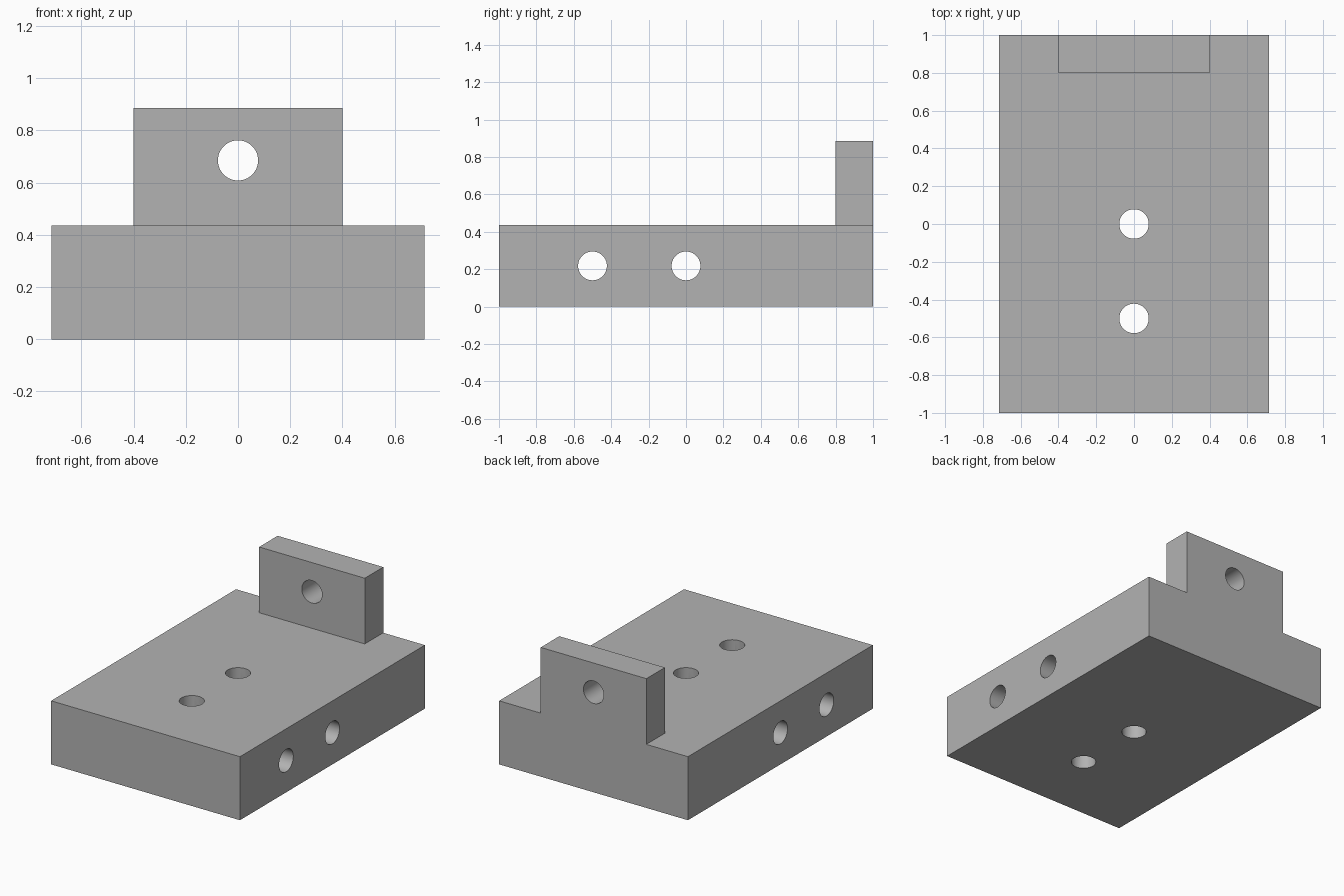
import bpy, bmesh, math
from mathutils import Vector

cube = bpy.data.objects.get("Cube")
if cube:
    bpy.data.objects.remove(cube, do_unlink=True)

HALF_W, BASE_H = 0.715, 0.435
TAB_HALF, TAB_FRONT, TAB_TOP = 0.4, 0.8, 0.885
RADIUS = 0.077

grey = bpy.data.materials.new("plain grey")
grey.use_nodes = True
colour = (0.45, 0.45, 0.45, 1)
grey.diffuse_color = colour
grey.node_tree.nodes["Principled BSDF"].inputs["Base Color"].default_value = colour


def add_object(name, bm):
    mesh = bpy.data.meshes.new(name)
    bm.to_mesh(mesh)
    bm.free()
    mesh.materials.append(grey)
    obj = bpy.data.objects.new(name, mesh)
    bpy.context.collection.objects.link(obj)
    return obj


# Base block, with an upright tab raised from the middle of its back edge
bm = bmesh.new()
bmesh.ops.create_cube(bm, size=1)
bmesh.ops.scale(bm, vec=(2 * HALF_W, 2, BASE_H), verts=bm.verts)
bmesh.ops.translate(bm, vec=(0, 0, BASE_H / 2), verts=bm.verts)
for point, normal in (((-TAB_HALF, 0, 0), (1, 0, 0)),
                      ((TAB_HALF, 0, 0), (1, 0, 0)),
                      ((0, TAB_FRONT, 0), (0, 1, 0))):
    bmesh.ops.bisect_plane(bm, geom=bm.verts[:] + bm.edges[:] + bm.faces[:],
                           plane_co=point, plane_no=normal)
patch = [f for f in bm.faces if f.normal.z > 0.9
         and abs(f.calc_center_median().x) < TAB_HALF
         and f.calc_center_median().y > TAB_FRONT]
raised = bmesh.ops.extrude_face_region(bm, geom=patch)["geom"]
bmesh.ops.translate(bm, vec=(0, 0, TAB_TOP - BASE_H),
                    verts=[v for v in raised if isinstance(v, bmesh.types.BMVert)])
bmesh.ops.delete(bm, geom=[f for f in patch if f.is_valid], context="FACES_ONLY")
bmesh.ops.recalc_face_normals(bm, faces=bm.faces)
bmesh.ops.dissolve_limit(bm, angle_limit=0.01, verts=bm.verts, edges=bm.edges)
block = add_object("mounting_block", bm)


# Round holes drilled right through
def drill(name, centre, axis, radius):
    bm = bmesh.new()
    bmesh.ops.create_cone(bm, cap_ends=True, segments=64,
                          radius1=radius, radius2=radius, depth=3)
    cutter = add_object(name, bm)
    cutter.location = centre
    cutter.rotation_euler = Vector(axis).to_track_quat("Z", "Y").to_euler()
    cutter.hide_render = True
    bpy.context.view_layer.update()
    cut = block.modifiers.new(name, "BOOLEAN")
    cut.operation, cut.solver, cut.object = "DIFFERENCE", "EXACT", cutter
    bpy.ops.object.modifier_apply(modifier=cut.name)
    bpy.data.objects.remove(cutter, do_unlink=True)


bpy.context.view_layer.objects.active = block
block.select_set(True)
for y in (0, -0.5):
    drill("upright_hole", (0, y, 0), (0, 0, 1), RADIUS + 0.001)
    drill("cross_hole", (0, y, BASE_H / 2), (1, 0, 0), RADIUS)
drill("tab_hole", (0, 0, 0.685), (0, 1, 0), RADIUS)

bpy.ops.object.shade_smooth_by_angle(angle=math.radians(30))
